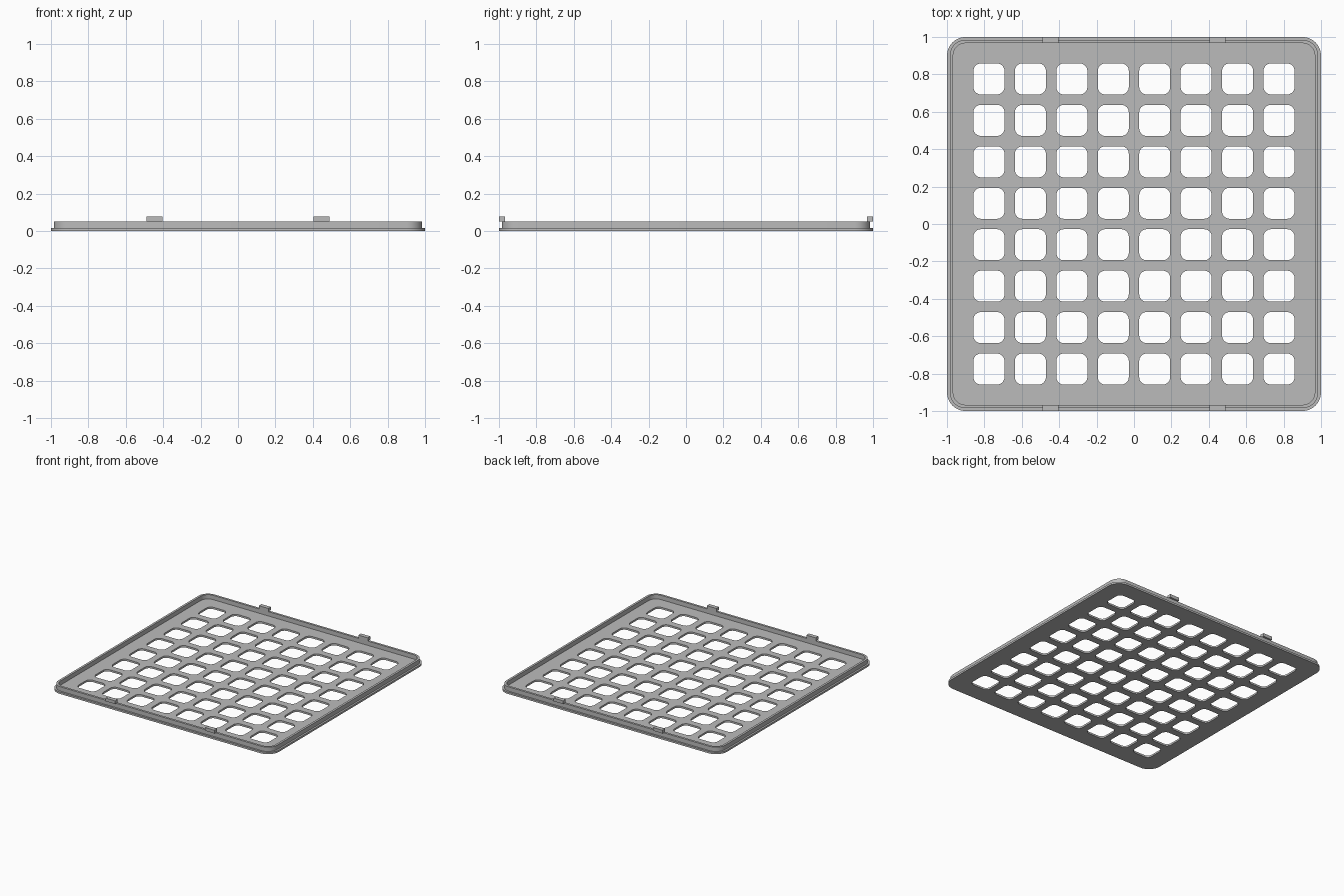
import bpy, bmesh, math

cube = bpy.data.objects.get("Cube")
if cube:
    bpy.data.objects.remove(cube, do_unlink=True)

grey = bpy.data.materials.new("plain_grey")
grey.use_nodes = True
colour = (0.5, 0.5, 0.5, 1)
grey.diffuse_color = colour
grey.node_tree.nodes["Principled BSDF"].inputs["Base Color"].default_value = colour


def rounded_square(cx, cy, half, radius, steps=8):
    pts = []
    for corner in range(4):
        mid = math.radians(45 + 90 * corner)
        ox = cx + math.copysign(half - radius, math.cos(mid))
        oy = cy + math.copysign(half - radius, math.sin(mid))
        for i in range(steps + 1):
            a = math.pi / 2 * (corner + i / steps)
            pts.append((ox + radius * math.cos(a), oy + radius * math.sin(a)))
    return pts


def slab(name, outlines, z0, z1):
    """Extrude the first outline, with the other outlines as holes."""
    bm = bmesh.new()
    edges = []
    for pts in outlines:
        vs = [bm.verts.new((x, y, z0)) for x, y in pts]
        edges += [bm.edges.new((v, vs[i - 1])) for i, v in enumerate(vs)]
    bmesh.ops.triangle_fill(bm, use_beauty=True, edges=edges, normal=(0, 0, 1))
    top = bmesh.ops.extrude_face_region(bm, geom=bm.faces[:], use_keep_orig=True)
    bmesh.ops.translate(bm, vec=(0, 0, z1 - z0),
                        verts=[g for g in top["geom"] if isinstance(g, bmesh.types.BMVert)])
    bmesh.ops.recalc_face_normals(bm, faces=bm.faces)
    mesh = bpy.data.meshes.new(name)
    bm.to_mesh(mesh)
    bm.free()
    mesh.materials.append(grey)
    obj = bpy.data.objects.new(name, mesh)
    bpy.context.collection.objects.link(obj)
    bpy.ops.object.select_all(action="DESELECT")
    obj.select_set(True)
    bpy.context.view_layer.objects.active = obj
    bpy.ops.object.shade_smooth_by_angle(angle=math.radians(30))
    return obj


# Base plate with an 8 by 8 grid of rounded openings
centres = [0.2216 * (i - 3.5) for i in range(8)]
holes = [rounded_square(x, y, 0.083, 0.04) for x in centres for y in centres]
slab("grid_plate", [rounded_square(0, 0, 1.0, 0.1)] + holes, 0, 0.015)

# Raised rim, set in from the edge of the plate
slab("rim", [rounded_square(0, 0, 0.985, 0.085), rounded_square(0, 0, 0.967, 0.067)], 0.015, 0.05)

# Two clips on the front and on the back edge
for side, end in (("front", -1), ("back", 1)):
    for hand, sx in (("right", -1), ("left", 1)):
        x0, x1 = sorted((sx * 0.405, sx * 0.49))
        y0, y1 = sorted((end * 0.967, end * 1.0))
        slab(f"{side}_{hand}_clip", [[(x0, y0), (x1, y0), (x1, y1), (x0, y1)]], 0.05, 0.076)
